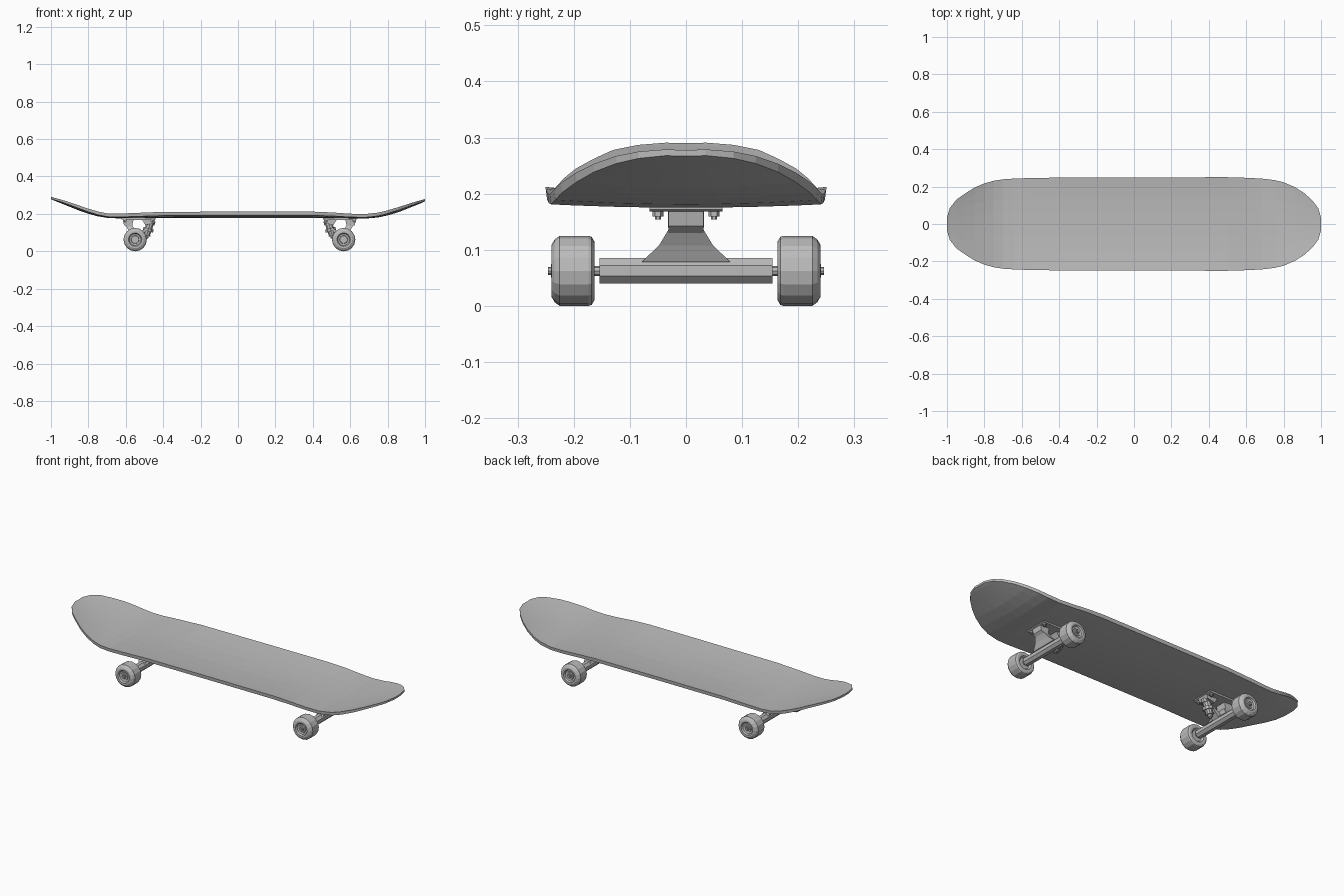
import bpy, bmesh, math
from mathutils import Vector

cube = bpy.data.objects.get("Cube")
if cube:
    bpy.data.objects.remove(cube, do_unlink=True)

grey = bpy.data.materials.new("plain_grey")
grey.use_nodes = True
grey.diffuse_color = (0.5, 0.5, 0.5, 1)
grey.node_tree.nodes["Principled BSDF"].inputs["Base Color"].default_value = (0.5, 0.5, 0.5, 1)


def loft(name, rings, place=lambda p: p):
    """Bridge closed rings of points in order and cap both ends."""
    bm = bmesh.new()
    loops = [[bm.verts.new(place(Vector(p))) for p in ring] for ring in rings]
    for a, b in zip(loops, loops[1:]):
        n = len(a)
        for i in range(n):
            j = (i + 1) % n
            bm.faces.new((a[i], a[j], b[j], b[i]))
    bm.faces.new(loops[0])
    bm.faces.new(loops[-1])
    bmesh.ops.recalc_face_normals(bm, faces=bm.faces)
    mesh = bpy.data.meshes.new(name)
    bm.to_mesh(mesh)
    bm.free()
    mesh.materials.append(grey)
    obj = bpy.data.objects.new(name, mesh)
    bpy.context.collection.objects.link(obj)
    return obj


def turned(name, origin, axis, profile, sides, place):
    """Turn (distance along axis, radius) pairs around an axis."""
    axis = Vector(axis).normalized()
    e1 = Vector((0, 0, 1)) if abs(axis.y) > 0.5 else Vector((0, 1, 0))
    e2 = axis.cross(e1)
    rings = []
    for d, r in profile:
        centre = Vector(origin) + axis * d
        angles = [2 * math.pi * i / sides for i in range(sides)]
        rings.append([centre + r * (e1 * math.cos(a) + e2 * math.sin(a)) for a in angles])
    return loft(name, rings, place)


def prism(name, profile, half, place):
    """Extrude an (x, z) outline across y."""
    return loft(name, [[(u, y, z) for u, z in profile] for y in (-half, half)], place)


def rect(u0, u1, half, z):
    return [(u0, -half, z), (u1, -half, z), (u1, half, z), (u0, half, z)]


# Deck: x, half width, top height at the centre line, rise of the rim, thickness
stations = [
    (-1.0, .035, .290, .001, .011), (-.985, .085, .284, .003, .012),
    (-.95, .130, .271, .007, .013), (-.90, .165, .252, .010, .014),
    (-.85, .196, .234, .011, .016), (-.80, .217, .218, .010, .017),
    (-.75, .231, .205, .008, .018), (-.70, .239, .197, .006, .018),
    (-.64, .243, .194, .007, .018), (-.55, .246, .196, .009, .019),
    (-.40, .248, .198, .013, .020), (0, .249, .198, .014, .020),
    (.40, .250, .198, .014, .020), (.50, .250, .197, .011, .019),
    (.60, .247, .194, .007, .018), (.68, .243, .193, .006, .018),
    (.75, .235, .199, .008, .018), (.80, .223, .209, .010, .017),
    (.86, .197, .226, .011, .016), (.91, .165, .244, .009, .014),
    (.955, .125, .261, .006, .013), (.985, .085, .272, .003, .012),
    (1.0, .035, .278, .001, .011),
]
steps = (-1, -.82, -.55, -.25, 0, .25, .55, .82, 1)
deck = []
for x, half, height, rise, thick in stations:
    top = [(x, t * half, height + rise * t * t) for t in steps]
    bottom = [(x, y * .99, z - thick) for _, y, z in reversed(top)]
    deck.append(top + bottom)
loft("deck", deck)

AXLE_Z = .0625

# Trucks: local x is measured outwards from the axle
for label, s in (("left", 1), ("right", -1)):
    def place(p, s=s):
        return Vector((.0075 + s * (.5575 + p.x), p.y, p.z))

    pre = label + "_truck_"
    # Base plate with pivot cup and kingpin seat
    prism(pre + "base_plate", [(-.11, .181), (-.11, .172), (-.1, .168), (.065, .168),
                               (.073, .172), (.073, .181)], .065, place)
    prism(pre + "pivot_cup", [(.066, .172), (.06, .142), (.046, .13), (.016, .136),
                              (.008, .172)], .031, place)
    prism(pre + "kingpin_seat", [(-.108, .172), (-.1, .15), (-.055, .14), (-.035, .172)],
          .032, place)

    # Hanger: axle beam, flared pivot arm and kingpin yoke
    turned_ring = [(math.cos(a) * .0245, AXLE_Z + math.sin(a) * .0245)
                   for a in [math.pi * (i + .5) / 4 for i in range(8)]]
    prism(pre + "hanger_beam", turned_ring, .154, place)
    loft(pre + "pivot_arm", [rect(-.02, .02, .079, .078), rect(-.015, .024, .07, .087),
                             rect(-.005, .033, .048, .108), rect(.015, .05, .03, .138)], place)
    prism(pre + "yoke", [(0, .088), (-.06, .125), (-.055, .106), (0, .05)], .024, place)

    # Kingpin with bushings, ring, washer and nut
    turned(pre + "kingpin", (-.085, 0, .165), (.03, 0, -.1),
           [(0, .026), (.02, .026), (.02, .021), (.044, .021), (.044, .03), (.06, .03),
            (.06, .02), (.078, .018), (.078, .022), (.084, .022), (.084, .013),
            (.098, .013), (.098, .007), (.104, .007)], 10, place)

    # Mounting bolts
    for end, u in (("outer", .056), ("inner", -.092)):
        for side, y in (("front", -.05), ("back", .05)):
            turned(f"{pre}{end}_{side}_bolt", (u, y, .17), (0, 0, -1),
                   [(0, .01), (.011, .01), (.011, .005), (.016, .005)], 6, place)

    # Wheels, axle ends and nuts
    for side, d in (("front", -1), ("back", 1)):
        origin, axis = (0, 0, AXLE_Z), (0, d, 0)
        turned(f"{label}_{side}_wheel", origin, axis,
               [(.172, .012), (.172, .03), (.163, .038), (.163, .052), (.168, .0605),
                (.174, .0625), (.225, .0625), (.234, .056), (.24, .046), (.24, .036),
                (.232, .031), (.23, .022), (.234, .02), (.234, .01)], 16, place)
        turned(f"{label}_{side}_axle", origin, axis,
               [(.15, .009), (.232, .009), (.232, .012), (.241, .012), (.241, .007),
                (.246, .007)], 8, place)
